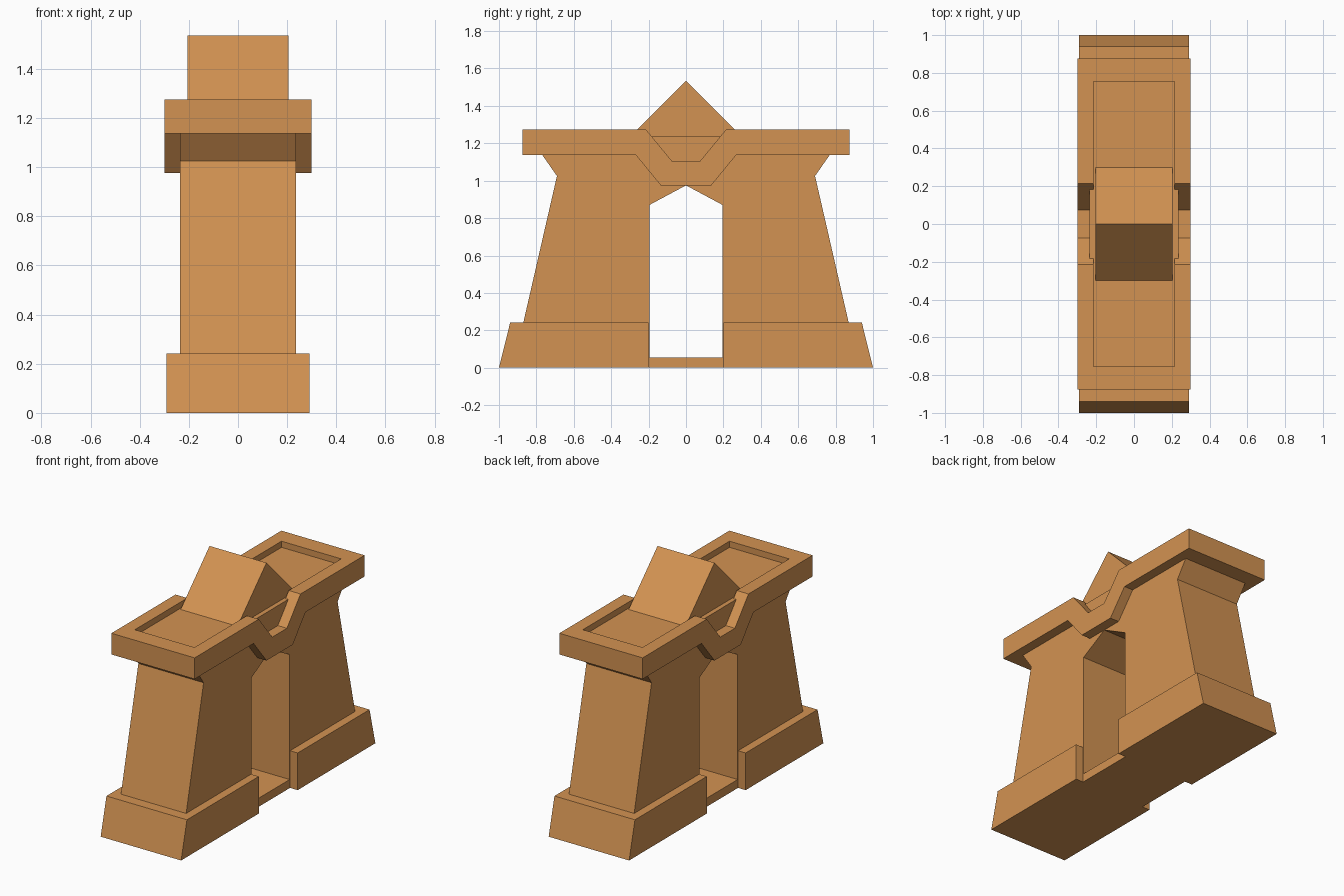
import bpy, bmesh

if "Cube" in bpy.data.objects:
    bpy.data.objects.remove(bpy.data.objects["Cube"])

stone = bpy.data.materials.new("tan_stone")
stone.diffuse_color = (0.65, 0.29, 0.085, 1)
stone.use_nodes = True
stone.node_tree.nodes["Principled BSDF"].inputs["Base Color"].default_value = stone.diffuse_color


def prism(name, profile, x0, x1):
    """Extrude a (y, z) profile along x from x0 to x1."""
    bm = bmesh.new()
    face = bm.faces.new([bm.verts.new((x0, y, z)) for y, z in profile])
    ext = bmesh.ops.extrude_face_region(bm, geom=[face])
    moved = [v for v in ext["geom"] if isinstance(v, bmesh.types.BMVert)]
    bmesh.ops.translate(bm, vec=(x1 - x0, 0, 0), verts=moved)
    bmesh.ops.recalc_face_normals(bm, faces=bm.faces)
    mesh = bpy.data.meshes.new(name)
    bm.to_mesh(mesh)
    bm.free()
    mesh.materials.append(stone)
    obj = bpy.data.objects.new(name, mesh)
    bpy.context.collection.objects.link(obj)
    return obj


def mirrored(half):
    """Complete a symmetric profile from its +y half."""
    return half + [(-y, z) for y, z in reversed(half) if y > 0]


# gate body: two tapered legs joined above a pointed doorway
outer = [(0.196, 0.01), (0.9, 0.01), (0.87, 0.24), (0.69, 1.025),
         (0.77, 1.14), (0.77, 1.235)]
body = outer + [(-y, z) for y, z in reversed(outer)] + [
    (-0.196, 0.87), (0, 0.975), (0.196, 0.87)]
prism("gate_body", body, -0.235, 0.235)

# plinths under each leg
for side, s in (("front", -1), ("back", 1)):
    prism(side + "_plinth",
          [(s * y, z) for y, z in ((0.2, 0), (1, 0), (0.94, 0.242), (0.2, 0.242))],
          -0.29, 0.29)

# doorway threshold
prism("threshold", [(-0.21, 0), (0.21, 0), (0.21, 0.056), (-0.21, 0.056)], -0.235, 0.235)

# cornice sides with a dip over the doorway
top = [(0.875, 1.275), (0.215, 1.275), (0.075, 1.105)]
low = [(0.135, 0.975), (0.268, 1.137), (0.875, 1.137)]
cornice = (top + [(-y, z) for y, z in reversed(top)]
           + [(-y, z) for y, z in reversed(low)] + low)
for side, s in (("left", -1), ("right", 1)):
    prism(side + "_cornice", cornice, s * 0.215, s * 0.3)

# cornice ends
for side, s in (("front", -1), ("back", 1)):
    prism(side + "_cornice_end",
          [(s * y, z) for y, z in ((0.755, 1.137), (0.875, 1.137),
                                   (0.875, 1.275), (0.755, 1.275))],
          -0.215, 0.215)

# roof ridge
prism("roof_ridge", mirrored([(0, 1.535), (0.3, 1.233)]), -0.205, 0.205)
